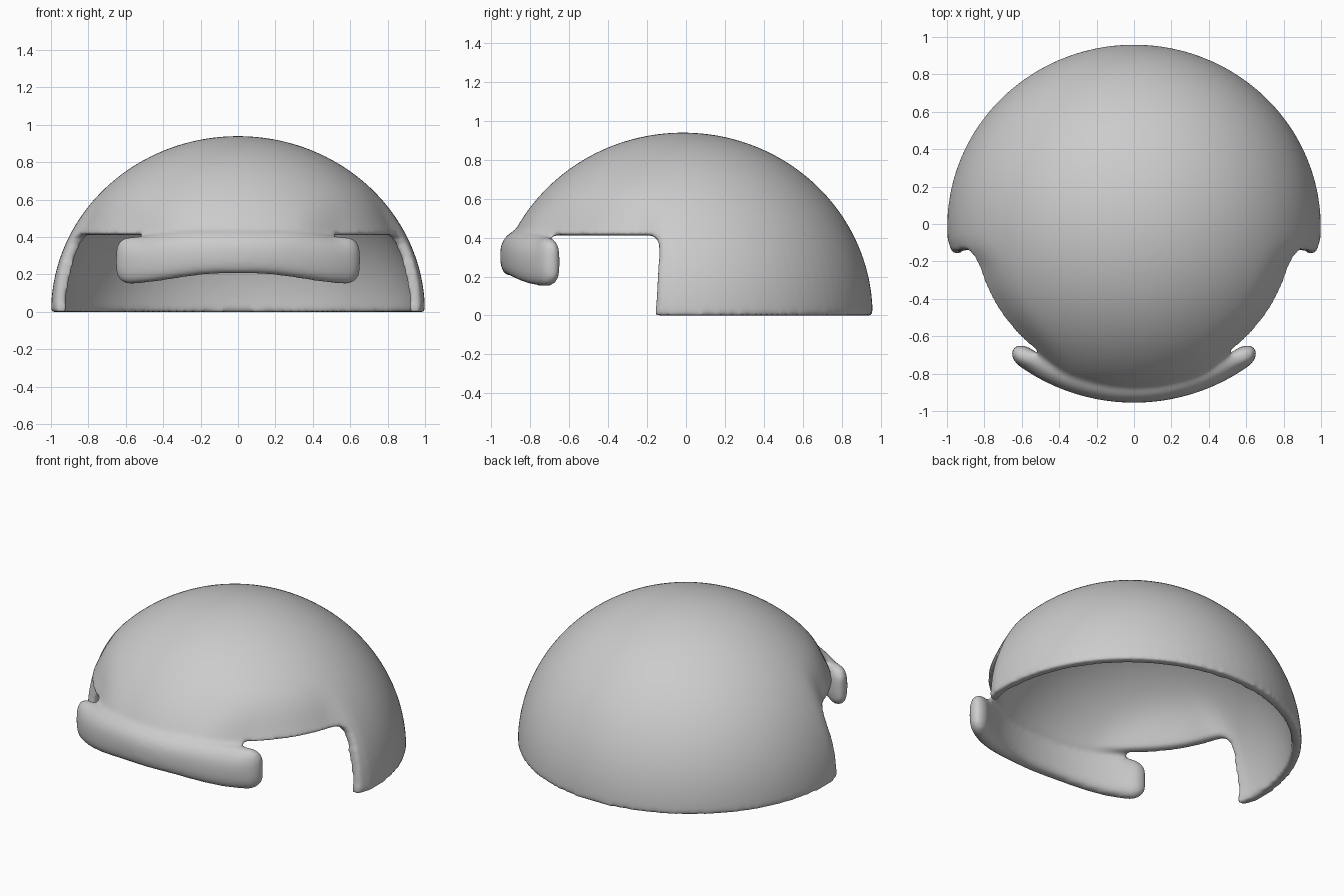
import bpy, bmesh, math
from mathutils import Vector

if "Cube" in bpy.data.objects:
    bpy.data.objects.remove(bpy.data.objects["Cube"])


def make_object(name, bm):
    bmesh.ops.recalc_face_normals(bm, faces=bm.faces)
    mesh = bpy.data.meshes.new(name)
    bm.to_mesh(mesh)
    bm.free()
    ob = bpy.data.objects.new(name, mesh)
    bpy.context.collection.objects.link(ob)
    return ob


def ramp(v, a, b):
    t = max(0.0, min(1.0, (v - a) / (b - a)))
    return t * t * (3 - 2 * t)


def dome(name, rx, ry, rz):
    # ellipsoid whose front temples are drawn in slightly near the rim
    bm = bmesh.new()
    bmesh.ops.create_uvsphere(bm, u_segments=96, v_segments=64, radius=1)
    for v in bm.verts:
        c = v.co
        c.x, c.y, c.z = c.x * rx, c.y * ry - 0.015, c.z * rz
        k = 0.045 * ramp(c.y, -0.08, -0.26) * ramp(c.z, 0.68, 0.42) * ramp(abs(c.x), 0.3, 0.6)
        c.x *= 1 - k
        c.y *= 1 - k
    return make_object(name, bm)


def prism(name, profile, half_width):
    # y-z profile extruded along x
    bm = bmesh.new()
    f = bm.faces.new([bm.verts.new((-half_width, y, z)) for y, z in profile])
    ext = bmesh.ops.extrude_face_region(bm, geom=[f])
    bmesh.ops.translate(bm, vec=(2 * half_width, 0, 0),
                        verts=[g for g in ext["geom"] if isinstance(g, bmesh.types.BMVert)])
    return make_object(name, bm)


def brow_bar(name):
    # rounded bar swept along an arc, taller and hanging lower at its ends
    bm = bmesh.new()
    rings, n, steps = [], 28, 48
    limit = math.asin(0.645)
    for i in range(steps + 1):
        s = -math.cos(math.pi * i / steps) * 0.998
        a = s * limit
        e = abs(s)
        cap = (1 - max(0.0, (e - 0.88) / 0.12) ** 2) ** 0.5
        top = 0.435 - 0.035 * ramp(e, 0.3, 0.95)
        low = 0.205 - 0.055 * ramp(e, 0.1, 0.9)
        mid, half = (top + low) / 2, (top - low) / 2 * (0.4 + 0.6 * cap)
        thick = 0.056 * max(cap, 0.05)
        ring = []
        for j in range(n):
            t = 2 * math.pi * j / n
            c, w = math.cos(t), math.sin(t)
            p = abs(c) ** 0.75 * math.copysign(1, c)
            q = abs(w) ** 0.75 * math.copysign(1, w)
            r = 1.0 + thick * p - 0.035 * max(0, q) ** 2 * cap * (1 - ramp(e, 0.75, 0.95))
            ring.append(bm.verts.new((r * math.sin(a), 0.1 - r * math.cos(a), mid + half * q)))
        rings.append(ring)
    for r0, r1 in zip(rings, rings[1:]):
        for j in range(n):
            bm.faces.new((r0[j], r0[(j + 1) % n], r1[(j + 1) % n], r1[j]))
    bm.faces.new(rings[0])
    bm.faces.new(rings[-1])
    return make_object(name, bm)


# Helmet shell and its helpers
shell = dome("helmet_shell", 1.0, 0.975, 0.94)
hollow = dome("hollow_cutter", 0.94, 0.915, 0.88)
base = prism("base_cutter", [(-2, -2), (2, -2), (2, 0), (-2, 0)], 2)
face = prism("face_cutter", [(-2, -1), (-0.157, -1), (-0.157, 0), (-0.138, 0.3), (-0.14, 0.37),
                             (-0.15, 0.398), (-0.18, 0.41), (-2, 0.41)], 2.1)
brow = brow_bar("brow_bar")

for helper, op in ((hollow, 'DIFFERENCE'), (base, 'DIFFERENCE'), (face, 'DIFFERENCE'), (brow, 'UNION')):
    mod = shell.modifiers.new(helper.name, 'BOOLEAN')
    mod.operation, mod.object, mod.solver = op, helper, 'EXACT'

# Blend the parts into one soft skin
remesh = shell.modifiers.new("soft_skin", 'REMESH')
remesh.mode, remesh.voxel_size, remesh.use_smooth_shade = 'VOXEL', 0.014, True
smooth = shell.modifiers.new("round_edges", 'SMOOTH')
smooth.factor, smooth.iterations = 0.5, 10

# Bake the result and drop the helpers
bpy.context.view_layer.update()
baked = bpy.data.meshes.new_from_object(shell.evaluated_get(bpy.context.evaluated_depsgraph_get()))
shell.modifiers.clear()
shell.data = baked
for helper in (hollow, base, face, brow):
    bpy.data.objects.remove(helper)

grey = bpy.data.materials.new("light_grey")
grey.diffuse_color = (0.6, 0.6, 0.6, 1)
grey.use_nodes = True
grey.node_tree.nodes["Principled BSDF"].inputs["Base Color"].default_value = grey.diffuse_color
baked.materials.clear()
baked.materials.append(grey)
for p in baked.polygons:
    p.use_smooth = True
    p.material_index = 0
